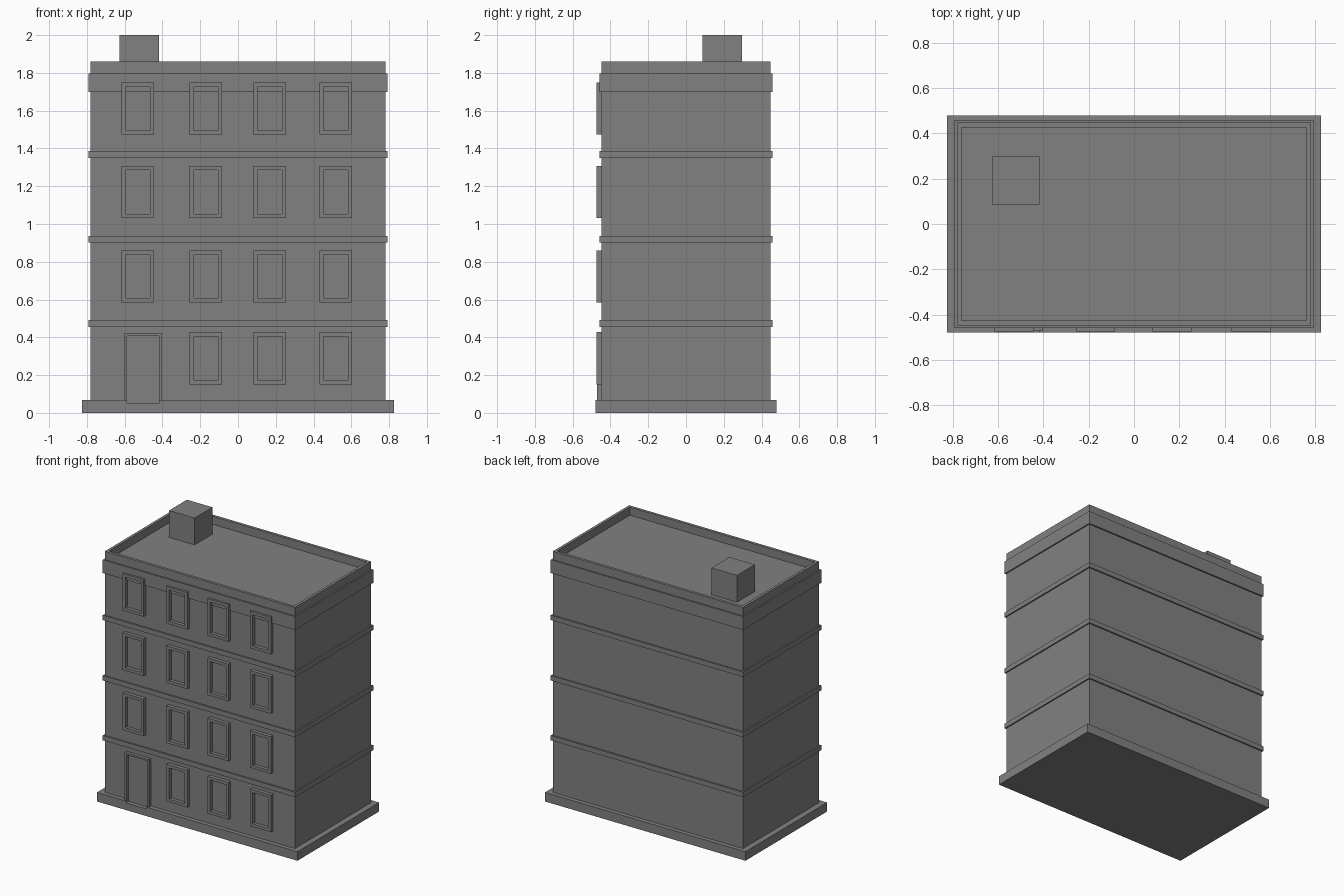
import bpy
import bmesh
from mathutils import Vector

if "Cube" in bpy.data.objects:
    bpy.data.objects.remove(bpy.data.objects["Cube"], do_unlink=True)

GREY = (0.22, 0.22, 0.22, 1.0)
stone = bpy.data.materials.new("plain grey")
stone.use_nodes = True
stone.diffuse_color = GREY
stone.node_tree.nodes["Principled BSDF"].inputs["Base Color"].default_value = GREY


def box(name, x, y, z, recess=None):
    """Box from (min, max) ranges; recess = (direction, rim width, depth)."""
    bm = bmesh.new()
    bmesh.ops.create_cube(bm, size=1)
    for v in bm.verts:
        v.co = [r[0] + (c + 0.5) * (r[1] - r[0]) for c, r in zip(v.co, (x, y, z))]
    bm.normal_update()
    if recess:
        direction, rim, depth = Vector(recess[0]), recess[1], recess[2]
        face = max(bm.faces, key=lambda f: f.normal.dot(direction))
        # Keep the rim, then sink the middle with upright walls
        bmesh.ops.inset_region(bm, faces=[face], thickness=rim)
        sunk = bmesh.ops.extrude_discrete_faces(bm, faces=[face])["faces"][0]
        bmesh.ops.translate(bm, vec=-direction * depth, verts=sunk.verts)
    mesh = bpy.data.meshes.new(name)
    bm.to_mesh(mesh)
    bm.free()
    mesh.materials.append(stone)
    obj = bpy.data.objects.new(name, mesh)
    bpy.context.collection.objects.link(obj)
    return obj


def centred(name, half_x, half_y, z, recess=None):
    return box(name, (-half_x, half_x), (-half_y, half_y), z, recess)


# Plinth, main block with a sunken roof behind its parapet
plinth = centred("plinth", 0.825, 0.48, (0, 0.067))
centred("main_block", 0.782, 0.448, (0.06, 1.86), ((0, 0, 1), 0.03, 0.06))

# Floor bands and the taller cornice
for i, z in enumerate((0.456, 0.901, 1.35)):
    centred(f"floor_band_{i + 1}", 0.792, 0.459, (z, z + 0.036))
centred("cornice", 0.792, 0.459, (1.70, 1.798))

# Roof hut
box("roof_hut", (-0.628, -0.418), (0.087, 0.297), (1.79, 2.0))

# Windows with recessed panes; the door takes the first ground floor bay
for row, z in enumerate((0.289, 0.723, 1.17, 1.612)):
    for col, x in enumerate((-0.53, -0.17, 0.168, 0.517)):
        if row == 0 and col == 0:
            continue
        box(f"window_{row + 1}_{col + 1}", (x - 0.086, x + 0.086), (-0.475, -0.44),
            (z - 0.138, z + 0.138), ((0, -1, 0), 0.031, 0.026))

# Doorway cut through its surround and into the plinth
door = box("door_surround", (-0.603, -0.402), (-0.472, -0.44), (0.06, 0.421))
cutter = box("doorway_cutter", (-0.587, -0.418), (-0.6, -0.449), (0.053, 0.408))
cutter.hide_render = True
for obj in (plinth, door):
    mod = obj.modifiers.new("doorway", "BOOLEAN")
    mod.operation = "DIFFERENCE"
    mod.solver = "EXACT"
    mod.object = cutter
    bpy.context.view_layer.objects.active = obj
    bpy.ops.object.modifier_apply(modifier=mod.name)
bpy.data.objects.remove(cutter, do_unlink=True)
